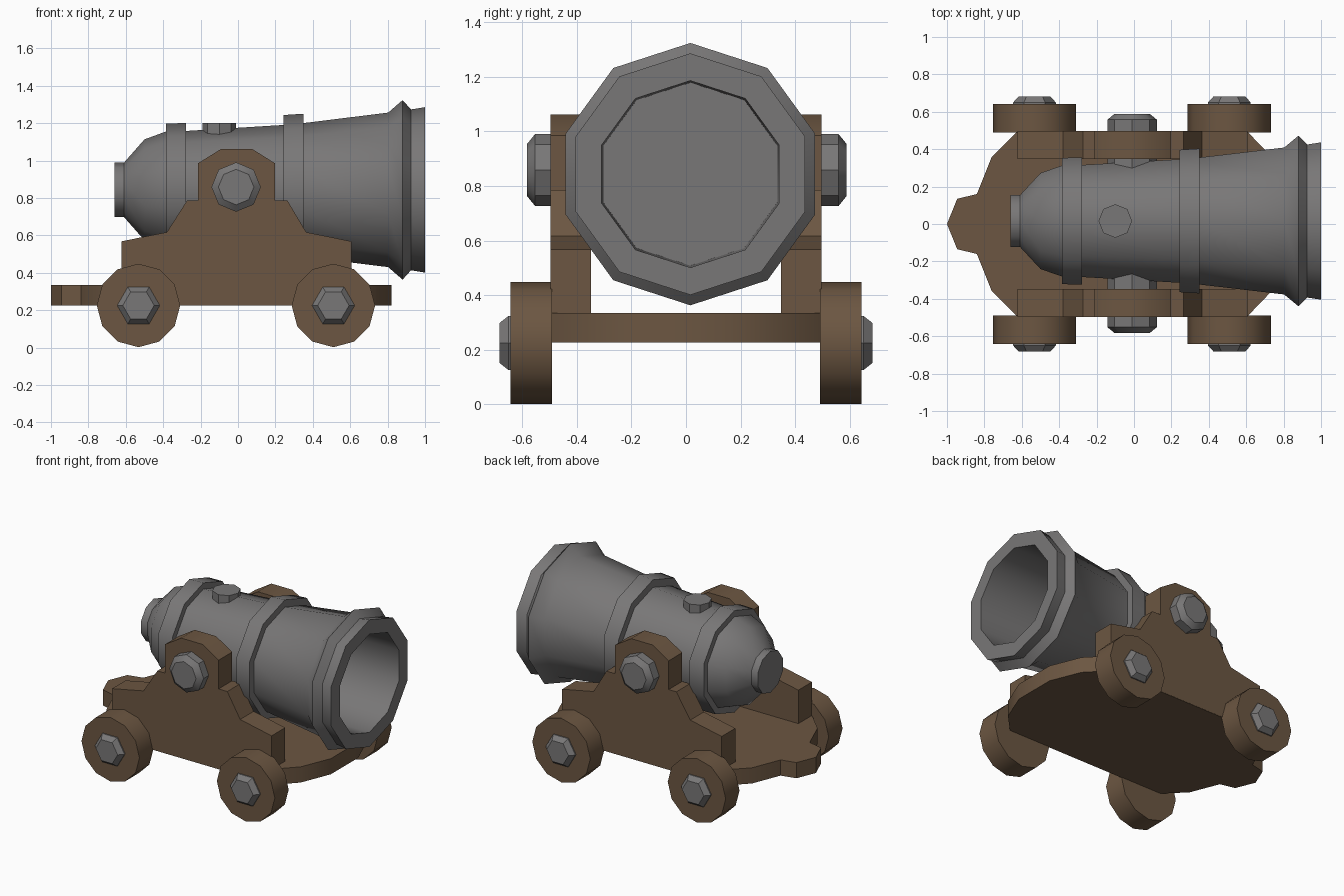
import bpy, bmesh, math
from mathutils import Matrix, Vector

if "Cube" in bpy.data.objects:
    bpy.data.objects.remove(bpy.data.objects["Cube"])


def material(name, rgb):
    m = bpy.data.materials.new(name)
    m.diffuse_color = (*rgb, 1)
    m.use_nodes = True
    m.node_tree.nodes["Principled BSDF"].inputs["Base Color"].default_value = m.diffuse_color
    return m


IRON = material("grey iron", (0.19, 0.185, 0.185))
WOOD = material("brown wood", (0.15, 0.094, 0.054))


def finish(bm, name, mat):
    bmesh.ops.recalc_face_normals(bm, faces=bm.faces[:])
    me = bpy.data.meshes.new(name)
    bm.to_mesh(me)
    bm.free()
    me.materials.append(mat)
    ob = bpy.data.objects.new(name, me)
    bpy.context.collection.objects.link(ob)
    bpy.ops.object.select_all(action='DESELECT')
    ob.select_set(True)
    bpy.context.view_layer.objects.active = ob
    bpy.ops.object.shade_smooth_by_angle(angle=math.radians(38))
    return ob


def lathe(name, profile, sides, matrix, mat):
    """Revolve (height, radius) points about local z, capped at both ends."""
    bm = bmesh.new()
    rings = []
    for h, r in profile:
        rings.append([bm.verts.new(matrix @ Vector((
            r * math.cos(math.tau * i / sides),
            r * math.sin(math.tau * i / sides), h))) for i in range(sides)])
    for a, b in zip(rings, rings[1:]):
        for i in range(sides):
            j = (i + 1) % sides
            bm.faces.new((a[i], a[j], b[j], b[i]))
    bm.faces.new(rings[0])
    bm.faces.new(rings[-1])
    return finish(bm, name, mat)


def slab(name, outline, offset, mat):
    """Extrude a flat 3D outline along an offset."""
    bm = bmesh.new()
    f = bm.faces.new([bm.verts.new(p) for p in outline])
    ext = bmesh.ops.extrude_face_region(bm, geom=[f], use_keep_orig=True)
    moved = [g for g in ext["geom"] if isinstance(g, bmesh.types.BMVert)]
    bmesh.ops.translate(bm, verts=moved, vec=offset)
    return finish(bm, name, mat)


ALONG_X = Matrix.Rotation(math.radians(90), 4, 'Y')
ALONG_Y = Matrix.Rotation(math.radians(-90), 4, 'X')
BY, BZ = 0.016, 0.843   # barrel axis

# Barrel: breech, two reinforcing rings, flared muzzle and hollow bore
barrel_profile = [
    (-0.66, .145), (-0.61, .145), (-0.50, .27), (-0.385, .312),
    (-0.385, .355), (-0.277, .357), (-0.277, .315),
    (0.243, .347), (0.243, .40), (0.35, .407), (0.35, .357),
    (0.803, .413), (0.88, .48), (0.925, .43), (1.0, .442),
    (1.0, .342), (0.30, .335)]
lathe("barrel", barrel_profile, 10,
      Matrix.Translation((0, BY, BZ)) @ ALONG_X, IRON)

# Vent plug on top of the barrel
lathe("vent_plug", [(1.10, .09), (1.2, .09)], 8,
      Matrix.Translation((-0.1, BY, 0)), IRON)

# Trunnion running through the barrel and both cheeks
lathe("trunnion", [(-.585, .095), (-.555, .132), (.555, .132), (.585, .095)], 8,
      Matrix.Translation((-0.01, 0.003, 0.858)) @ ALONG_Y, IRON)

# Carriage bed
half = [(-1, 0), (-.945, .135), (-.84, .16), (-.76, .36), (-.625, .495),
        (.605, .495), (.735, .36), (.82, .15)]
bed = half + [(x, -y) for x, y in reversed(half) if y > 0]
slab("carriage_bed", [(x, y, .226) for x, y in bed], (0, 0, .109), WOOD)

# Stepped side cheeks
cheek = [(-.622, .228), (-.622, .568), (-.38, .617), (-.273, .785), (-.214, .785),
         (-.214, .985), (-.09, 1.062), (.075, 1.062), (.198, .985), (.198, .785),
         (.265, .785), (.364, .617), (.606, .568), (.606, .228)]
for side, label in ((-1, "front"), (1, "back")):
    slab(label + "_cheek", [(x, side * .347, z) for x, z in cheek],
         (0, side * .149, 0), WOOD)
    # Wheels with hexagonal iron hubs
    for x, end in ((-.532, "rear"), (.51, "fore")):
        place = Matrix.Translation((x, 0, .225)) @ ALONG_Y
        lathe(f"{label}_{end}_wheel", [(side * .49, .223), (side * .642, .223)],
              12, place, WOOD)
        lathe(f"{label}_{end}_hub",
              [(side * .60, .114), (side * .65, .114), (side * .683, .084)],
              6, place, IRON)
